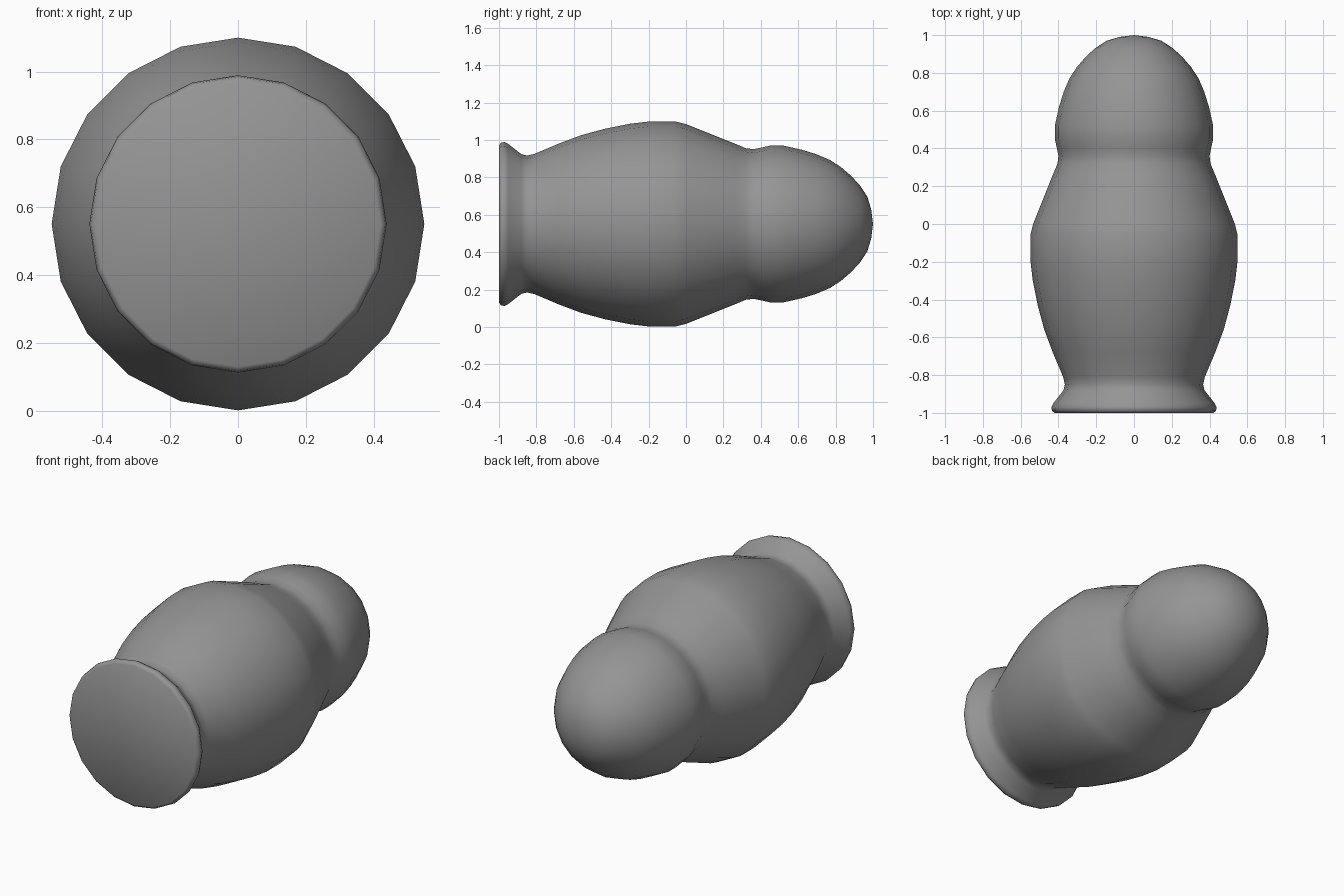
import bpy
import bmesh
import math
from mathutils import Matrix, Vector

cube = bpy.data.objects.get("Cube")
if cube:
    bpy.data.objects.remove(cube, do_unlink=True)

SIDES = 20
AXIS_Z = 0.551

# Outline as (position along y, radius)
PROFILE = [
    (-1.0, 0), (-1.0, 0.42), (-0.99, 0.434), (-0.97, 0.438), (-0.95, 0.428),
    (-0.88, 0.373), (-0.85, 0.366), (-0.81, 0.375), (-0.68, 0.43),
    (-0.56, 0.475), (-0.43, 0.51), (-0.3, 0.536), (-0.19, 0.549),
    (-0.06, 0.549), (0, 0.534), (0.26, 0.43), (0.32, 0.405), (0.36, 0.4),
    (0.4, 0.408), (0.45, 0.419), (0.52, 0.419), (0.62, 0.397), (0.7, 0.372),
    (0.77, 0.342), (0.83, 0.303), (0.88, 0.26), (0.93, 0.207), (0.97, 0.145),
    (0.99, 0.078), (1.0, 0),
]

# One matte grey
grey = bpy.data.materials.new("plain grey")
grey.use_nodes = True
color = (0.3, 0.3, 0.3, 1)
grey.diffuse_color = color
grey.node_tree.nodes["Principled BSDF"].inputs["Base Color"].default_value = color

# Turned body: flared base, barrel and domed head
bm = bmesh.new()
verts = [bm.verts.new((0, y, r)) for y, r in PROFILE]
edges = [bm.edges.new(pair) for pair in zip(verts, verts[1:])]
bmesh.ops.spin(bm, geom=verts + edges, axis=(0, 1, 0), cent=(0, 0, 0),
               angle=math.tau, steps=SIDES, use_duplicate=False)
bmesh.ops.remove_doubles(bm, verts=bm.verts, dist=0.0005)

# Merge the base fan into a single flat disc
base = [f for f in bm.faces if f.calc_center_median().y < -0.9999]
bmesh.ops.dissolve_faces(bm, faces=base, use_verts=True)
bmesh.ops.recalc_face_normals(bm, faces=bm.faces)
bmesh.ops.transform(bm, matrix=Matrix.Translation(Vector((0, 0, AXIS_Z))),
                    verts=bm.verts)

mesh = bpy.data.meshes.new("turned_body")
bm.to_mesh(mesh)
bm.free()
mesh.materials.append(grey)
body = bpy.data.objects.new("turned_body", mesh)
bpy.context.collection.objects.link(body)

bpy.ops.object.select_all(action="DESELECT")
body.select_set(True)
bpy.context.view_layer.objects.active = body
bpy.ops.object.shade_smooth_by_angle(angle=math.radians(50))
